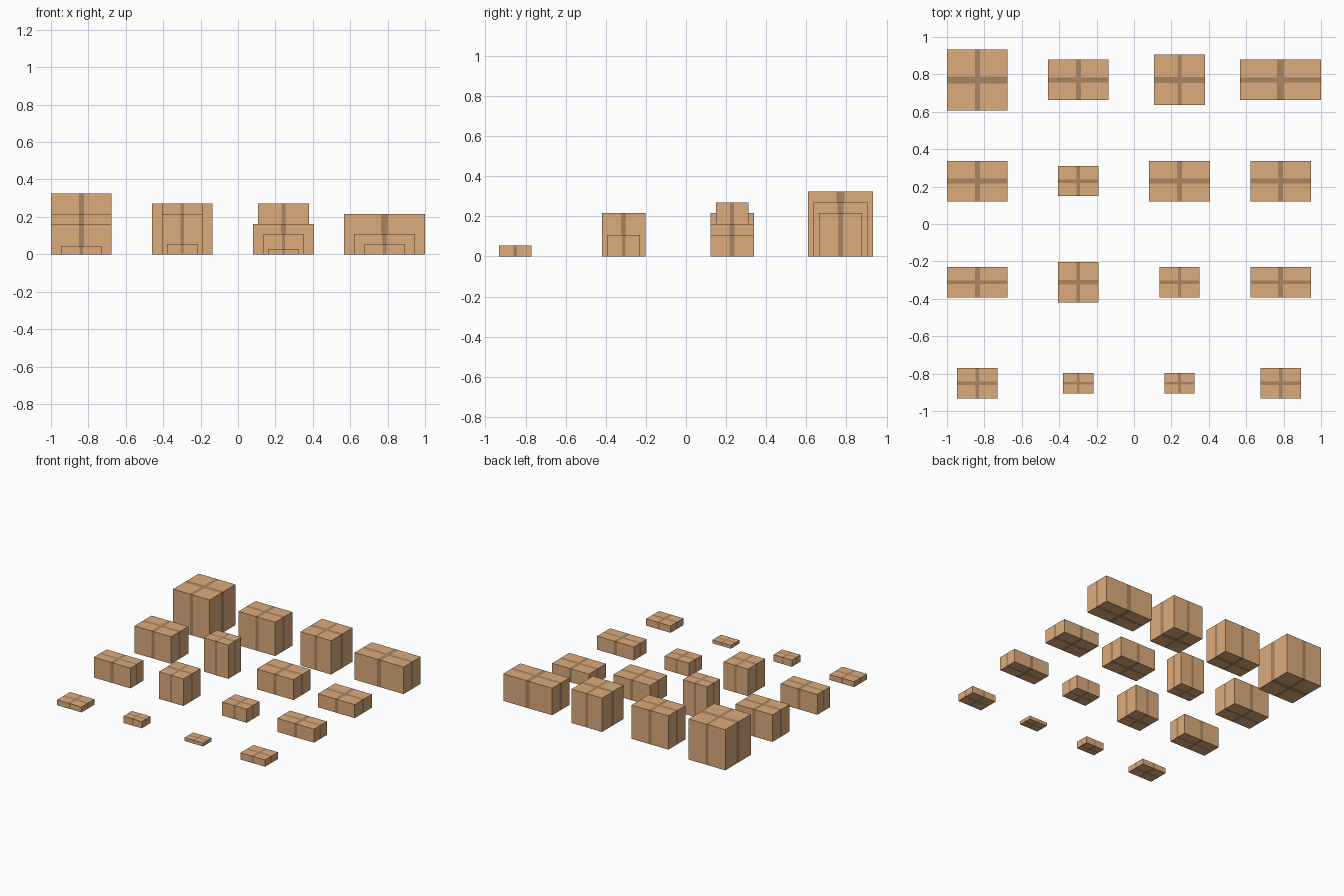
import bpy, bmesh

if "Cube" in bpy.data.objects:
    bpy.data.objects.remove(bpy.data.objects["Cube"])

U = 2 / 37                                   # size module of the boxes
TAPE_X, TAPE_Y = 0.083, 0.117                # tape width as share of box width / depth


def material(name, rgb):
    m = bpy.data.materials.new(name)
    m.diffuse_color = (*rgb, 1)
    m.use_nodes = True
    m.node_tree.nodes["Principled BSDF"].inputs["Base Color"].default_value = m.diffuse_color
    return m


CARD = material("cardboard", (0.72, 0.41, 0.20))
TAPE = material("tape", (0.40, 0.235, 0.125))


def carton(name, x, y, w, d, h):
    """Closed carton, cut along the tape edges so the tape lies flush on every side."""
    bm = bmesh.new()
    bmesh.ops.create_cube(bm, size=1)
    for v in bm.verts:
        v.co.x *= w
        v.co.y *= d
        v.co.z = (v.co.z + 0.5) * h
    tx, ty = w * TAPE_X / 2, d * TAPE_Y / 2
    for axis, t in (((1, 0, 0), tx), ((0, 1, 0), ty)):
        for s in (-1, 1):
            bmesh.ops.bisect_plane(bm, geom=bm.verts[:] + bm.edges[:] + bm.faces[:],
                                   plane_co=[a * t * s for a in axis], plane_no=axis)
    # faces in the central strips are tape
    for f in bm.faces:
        c, n = f.calc_center_median(), f.normal
        in_x = abs(c.x) < tx and abs(n.x) < 0.5
        in_y = abs(c.y) < ty and abs(n.y) < 0.5
        f.material_index = int(in_x or in_y)
    me = bpy.data.meshes.new(name)
    bm.to_mesh(me)
    bm.free()
    me.materials.append(CARD)
    me.materials.append(TAPE)
    ob = bpy.data.objects.new(name, me)
    ob.location = (x, y, 0)
    bpy.context.collection.objects.link(ob)


# width, depth, height in modules; rows run front to back, columns left to right
ROWS = [
    [(4, 3, 0.8), (3, 2, 1), (3, 2, 0.5), (4, 3, 1)],
    [(6, 3, 3), (4, 4, 4), (4, 3, 2), (6, 3, 2)],
    [(6, 4, 4), (4, 3, 5), (6, 4, 3), (6, 4, 2)],
    [(6, 6, 6), (6, 4, 5), (5, 5, 5), (8, 4, 4)],
]
for r, row in enumerate(ROWS):
    for c, (w, d, h) in enumerate(row):
        carton(f"carton_row{r + 1}_col{c + 1}",
               -1 + 3 * U + c * 10 * U, (-15.75 + r * 10) * U,
               w * U, d * U, h * U)
